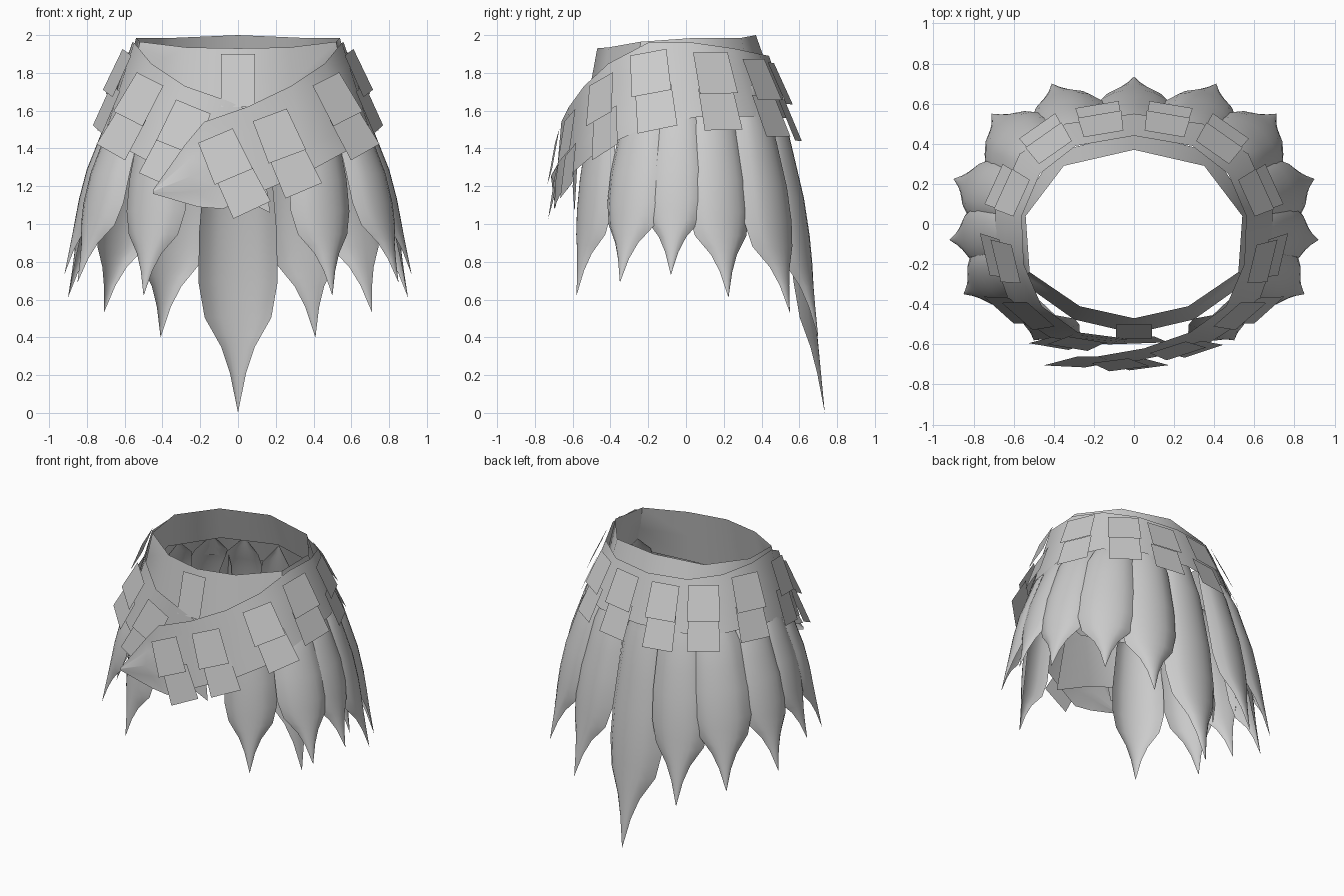
import bpy, math
from mathutils import Vector

cube = bpy.data.objects.get("Cube")
if cube:
    bpy.data.objects.remove(cube)

leather = bpy.data.materials.new("grey_leather")
leather.use_nodes = True
GREY = (0.6, 0.6, 0.6, 1)
leather.diffuse_color = GREY
leather.node_tree.nodes["Principled BSDF"].inputs["Base Color"].default_value = GREY


def make_sheet(name, rows, closed=False):
    """Skin a grid of points, row by row, into one sheet."""
    n = len(rows[0])
    verts = [p for row in rows for p in row]
    faces = []
    for r in range(len(rows) - (0 if closed else 1)):
        a, b = r * n, (r + 1) % len(rows) * n
        faces += [(a + c, b + c, b + c + 1, a + c + 1) for c in range(n - 1)]
    mesh = bpy.data.meshes.new(name)
    mesh.from_pydata(verts, [], faces)
    mesh.validate()
    mesh.materials.append(leather)
    obj = bpy.data.objects.new(name, mesh)
    bpy.context.collection.objects.link(obj)
    bpy.ops.object.select_all(action="DESELECT")
    obj.select_set(True)
    bpy.context.view_layer.objects.active = obj
    bpy.ops.object.shade_smooth_by_angle(angle=math.radians(50))
    return obj


def mirrored(p):
    return Vector((-p[0], p[1], p[2]))


def lerp_table(table, s):
    for (s0, v0), (s1, v1) in zip(table, table[1:]):
        if s <= s1:
            return v0 + (v1 - v0) * (s - s0) / (s1 - s0)
    return table[-1][1]


# Waist yoke: half outline from back to front, mirrored, flaring downwards
half = [(0, .37, 2), (.35, .29, 1.985), (.54, .04, 1.985), (.52, -.24, 1.965),
        (.27, -.41, 1.935), (0, -.47, 1.93)]
outline = [Vector(p) for p in half] + [mirrored(p) for p in half[-2:0:-1]]
yoke_rows = []
for p in outline:
    drop = .25 + .16 * max(0, -p.y) / .47
    low = Vector((p.x * 1.11, p.y * (1.24 if p.y > 0 else 1.16), p.z - drop))
    yoke_rows.append([p, p.lerp(low, .5), low])
make_sheet("waist_yoke", yoke_rows, closed=True)

# Wrap belt: (upper, lower) edges from the front overlap to the back
side = [((.28, -.54, 1.73), (.38, -.59, 1.28)),
        ((.46, -.41, 1.85), (.60, -.45, 1.40)),
        ((.55, -.20, 1.96), (.69, -.20, 1.52)),
        ((.56, .04, 1.96), (.69, .08, 1.57)),
        ((.47, .25, 1.93), (.57, .35, 1.57)),
        ((.29, .39, 1.90), (.34, .50, 1.56))]
over = [((-.45, -.705, 1.18), (-.45, -.705, 1.16)),
        ((-.28, -.66, 1.42), (-.21, -.69, 1.09)),
        ((-.18, -.66, 1.54), (-.08, -.70, 1.08)),
        ((.05, -.62, 1.62), (.12, -.66, 1.17))]
back = [((0, .44, 1.89), (0, .55, 1.56))]
under = [((-.05, -.57, 1.65), (-.12, -.60, 1.20)),
         ((.10, -.56, 1.58), (.17, -.59, 1.06))]
stations = [(Vector(u), Vector(l)) for u, l in over + side + back]
stations += [(mirrored(u), mirrored(l)) for u, l in reversed(side)]
stations += [(Vector(u), Vector(l)) for u, l in under]


def belt_at(t):
    i = min(int(t), len(stations) - 2)
    (u0, l0), (u1, l1) = stations[i], stations[i + 1]
    return u0.lerp(u1, t - i), l0.lerp(l1, t - i)


def belt_frame(t):
    """Upper edge point, along, down and outward directions."""
    up, low = belt_at(t)
    down = (low - up).normalized()
    along = belt_at(t + .4)[0] - belt_at(t - .4)[0]
    along = (along - down * along.dot(down)).normalized()
    out = along.cross(down)
    if out.x * up.x + out.y * up.y < 0:
        out = -out
    return up, along, down, out


belt_rows = [[u.lerp(l, k / 4) for k in range(5)] for u, l in stations]
belt_rows[1][2].y -= .04  # ridge running into the pointed belt end
make_sheet("wrap_belt", belt_rows)


# Square plates in two overlapping rows
def plate(name, frame, start, height, lift_top, lift_low, turn):
    up, along, down, out = frame
    a = along * math.cos(turn) + down * math.sin(turn)
    d = down * math.cos(turn) - along * math.sin(turn)
    top = up + d * start + out * lift_top
    bottom = top + d * height + out * (lift_low - lift_top)
    make_sheet(name, [[top - a * .1, top + a * .1],
                      [bottom - a * .11, bottom + a * .11]])


# (place along the belt, distance below its edge, turn)
PLATES = [(2.1, .09, -.2), (3.35, .09, -.2), (4.8, .07, -.2), (6, .06, -.1),
          (7.35, .05, 0), (8.55, .05, 0), (9.5, .05, 0), (10.5, .05, 0),
          (11.45, .05, 0), (12.65, .05, 0), (14, .06, .1), (15.2, .07, .2),
          (16.35, .09, .2)]
for i, (t, start, turn) in enumerate(PLATES):
    frame = belt_frame(t)
    plate(f"upper_plate_{i}", frame, start, .24, .02, .045, turn)
    plate(f"lower_plate_{i}", frame, start + .2, .24, .012, .03, turn * 1.2)

# Single plate on the front of the yoke
make_sheet("front_yoke_plate", [[Vector((x, -.50, 1.9)), Vector((x, -.57, 1.62))]
                                for x in (-.09, .09)])

# Leaf-shaped hanging strips
WIDTH = [(0, 0), (.08, .55), (.2, .8), (.45, .98), (.6, 1), (.71, .84),
         (.8, .42), (.88, .2), (1, 0)]
REACH = [(0, .64), (.1, .69), (.2, .76), (.5, .89), (.78, .95), (1, 1)]
STEPS = (0, .04, .08, .14, .2, .32, .45, .6, .66, .71, .76, .8, .88, 1)


def strip(name, tip, half_width, flare=1):
    normal = Vector((tip.x / .81, tip.y / .49, 0)).normalized()
    across = Vector((-normal.y, normal.x, 0))
    rows = []
    for s in STEPS:
        reach = 1 - (1 - lerp_table(REACH, s)) * flare
        centre = Vector((tip.x * reach, tip.y * reach, 1.74 + (tip.z - 1.74) * s))
        w = half_width * lerp_table(WIDTH, s)
        row = []
        for k in range(-4, 5):
            recess = .7 * (1 - math.sqrt(1 - (.95 * k / 4) ** 2))
            row.append(centre + across * w * k / 4 - normal * w * recess)
        rows.append(row)
    make_sheet(name, rows)


strip("back_strip", Vector((0, .735, 0)), .21)
tips = [(.41, .70, .40), (.71, .55, .53), (.90, .225, .61), (.92, -.08, .73),
        (.85, -.35, .69), (.50, -.58, .62)]
for i, p in enumerate(tips):
    w = .195 if i < 2 else .175
    flare = .6 if i == 5 else 1
    strip(f"left_strip_{i}", Vector(p), w, flare)
    strip(f"right_strip_{i}", mirrored(p), w, flare)
